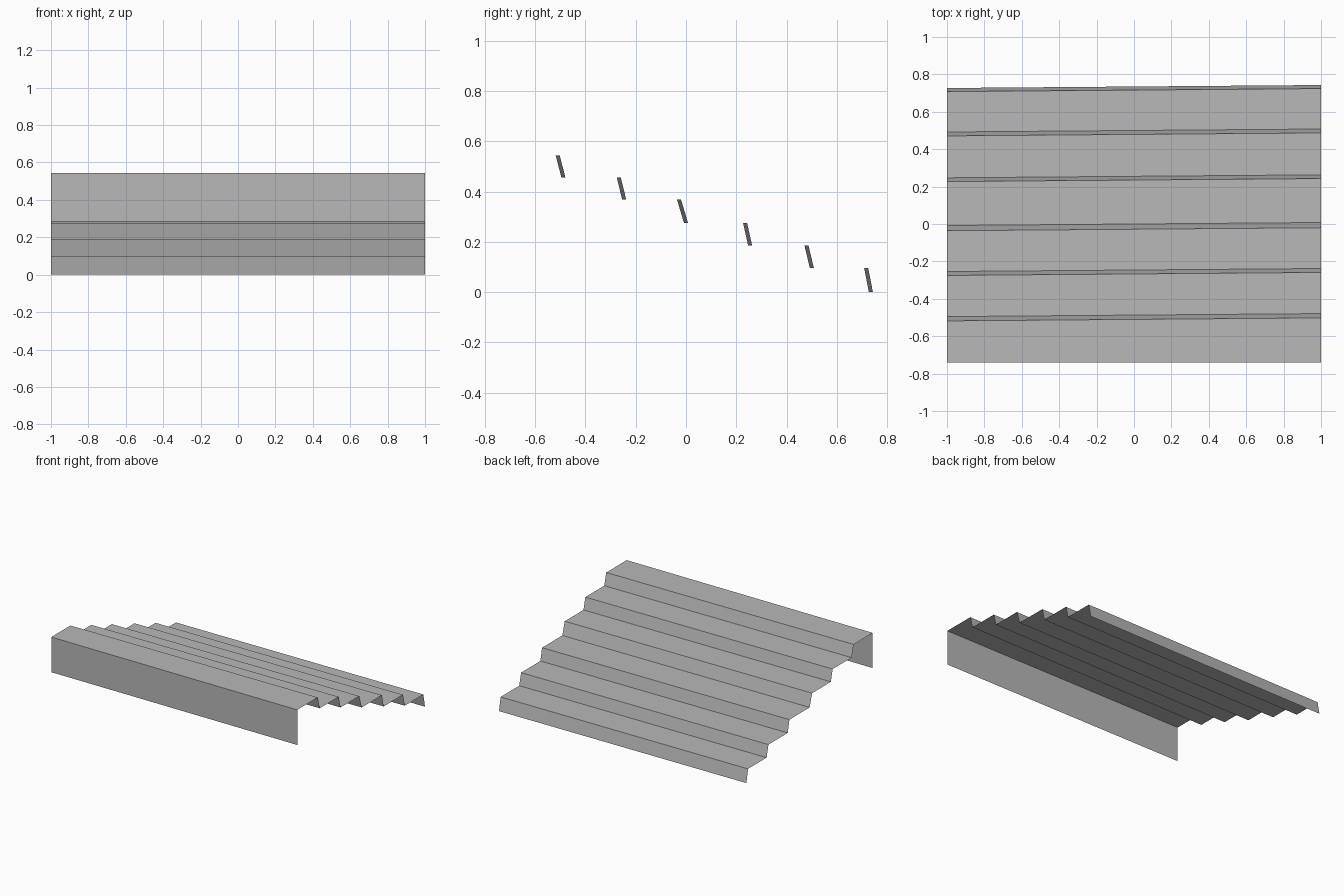
import bpy
import bmesh

cube = bpy.data.objects.get("Cube")
if cube:
    bpy.data.objects.remove(cube, do_unlink=True)

grey = bpy.data.materials.new("plain grey")
grey.use_nodes = True
colour = (0.48, 0.48, 0.48, 1)
grey.diffuse_color = colour
grey.node_tree.nodes["Principled BSDF"].inputs["Base Color"].default_value = colour


def sheet(name, profile):
    """Sweep a (y at right, y at left, z) profile across the full width."""
    bm = bmesh.new()
    rows = [(bm.verts.new((-1, yr, z)), bm.verts.new((1, yl, z)))
            for yr, yl, z in profile]
    for (a, b), (c, d) in zip(rows, rows[1:]):
        bm.faces.new((a, b, d, c))
    mesh = bpy.data.meshes.new(name)
    bm.to_mesh(mesh)
    bm.free()
    mesh.materials.append(grey)
    obj = bpy.data.objects.new(name, mesh)
    bpy.context.collection.objects.link(obj)
    return obj


FRONT, TOP, SKEW = -0.74, 0.543, 0.016

# Upright board at the front, hanging from the top step
sheet("front_board", [(FRONT, FRONT, 0.285), (FRONT, FRONT, TOP)])

# Flight of treads and sloping risers: (riser top y, riser foot y, foot z)
risers = [(-0.518, -0.495, 0.455), (-0.275, -0.254, 0.369),
          (-0.036, -0.008, 0.275), (0.227, 0.247, 0.185),
          (0.471, 0.492, 0.097), (0.708, 0.727, 0.0)]
steps = [(FRONT, FRONT, TOP)]
level = TOP
for top_y, foot_y, foot_z in risers:
    steps.append((top_y, top_y + SKEW, level))
    steps.append((foot_y, foot_y + SKEW, foot_z))
    level = foot_z
sheet("stepped_sheet", steps)
